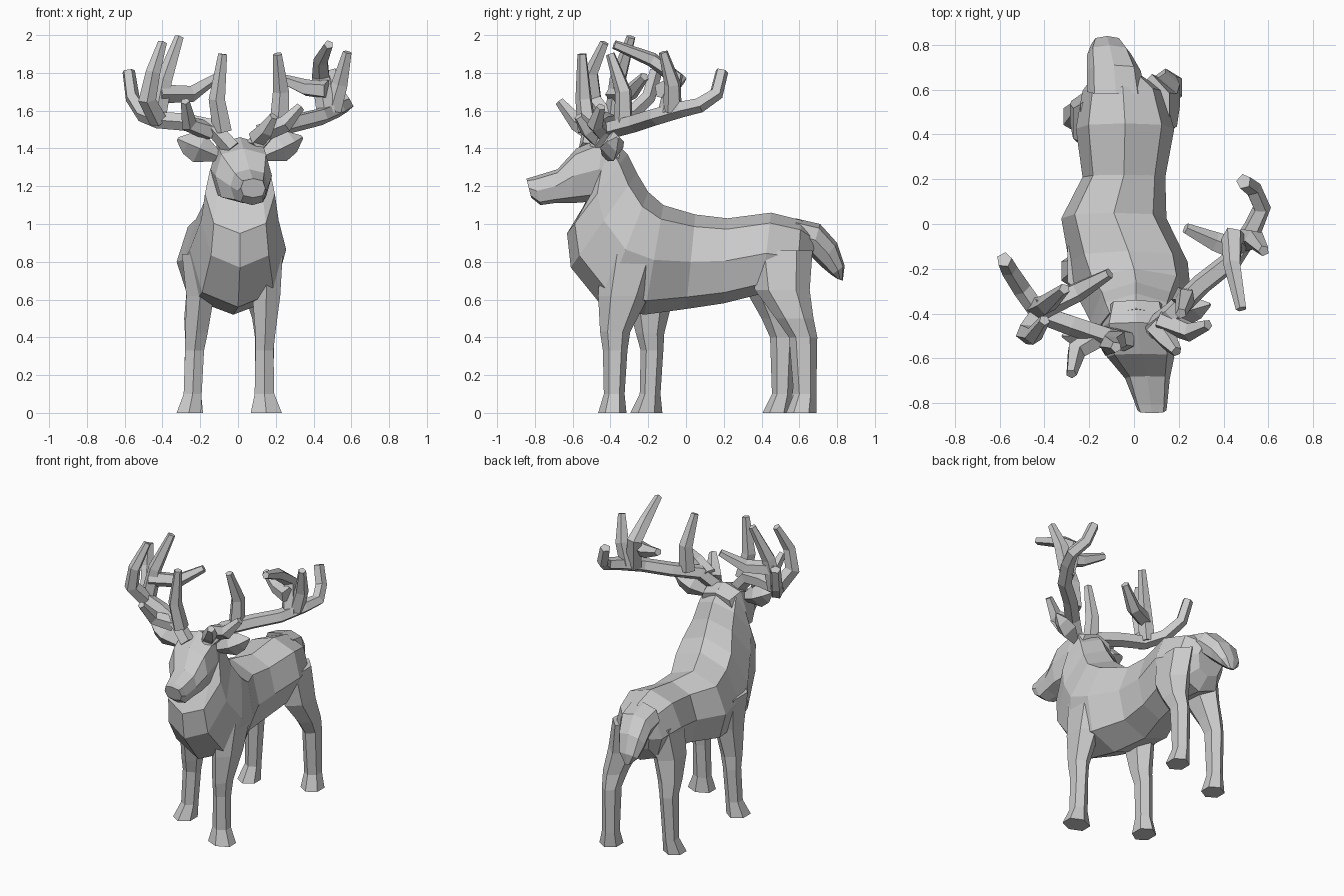
import bpy
import bmesh
import math
from mathutils import Vector

default_cube = bpy.data.objects.get("Cube")
if default_cube:
    bpy.data.objects.remove(default_cube, do_unlink=True)

grey = bpy.data.materials.new("plain_grey")
grey.use_nodes = True
grey.diffuse_color = (0.6, 0.6, 0.6, 1)
grey.node_tree.nodes["Principled BSDF"].inputs["Base Color"].default_value = grey.diffuse_color


def ring(center, axis_a, axis_b, sides, power=1.0):
    """Closed outline around a centre; a power below one makes it boxier."""
    points = []
    for i in range(sides):
        angle = math.tau * i / sides
        c, s = math.cos(angle), math.sin(angle)
        c = math.copysign(abs(c) ** power, c)
        s = math.copysign(abs(s) ** power, s)
        points.append(center + axis_a * c + axis_b * s)
    return points


def loft(name, rings):
    """Flat-shaded skin over a row of outlines, closed at both ends."""
    bm = bmesh.new()
    rows = [[bm.verts.new(point) for point in outline] for outline in rings]
    for low, high in zip(rows, rows[1:]):
        for i in range(len(low)):
            j = (i + 1) % len(low)
            bm.faces.new((low[i], low[j], high[j], high[i]))
    bm.faces.new(rows[0])
    bm.faces.new(rows[-1])
    bmesh.ops.recalc_face_normals(bm, faces=bm.faces)
    mesh = bpy.data.meshes.new(name)
    bm.to_mesh(mesh)
    bm.free()
    mesh.materials.append(grey)
    part = bpy.data.objects.new(name, mesh)
    bpy.context.collection.objects.link(part)
    return part


def trunk(name, sections, power=0.85):
    """Each section: upper y, z, lower y, z, centre x, half width."""
    rings = []
    for upper_y, upper_z, lower_y, lower_z, x, half_width in sections:
        upper = Vector((x, upper_y, upper_z))
        lower = Vector((x, lower_y, lower_z))
        rings.append(ring((upper + lower) / 2, (upper - lower) / 2,
                          Vector((half_width, 0, 0)), 8, power))
    return loft(name, rings)


def leg(name, sections):
    """Each section: x, y, z, half width, half depth."""
    rings = []
    for x, y, z, half_width, half_depth in sections:
        rings.append(ring(Vector((x, y, z)), Vector((0, half_depth, 0)),
                          Vector((half_width, 0, 0)), 6))
    return loft(name, rings)


def branch(name, path, start_radius, end_radius, sides=5):
    """Tube along a path that keeps its girth and thins toward the tip."""
    points = [Vector(p) for p in path]
    rings = []
    side = None
    for i, point in enumerate(points):
        before, after = points[max(i - 1, 0)], points[min(i + 1, len(points) - 1)]
        direction = (after - before).normalized()
        if side is None:
            side = direction.orthogonal().normalized()
        side = (side - direction * side.dot(direction)).normalized()
        fraction = (i / (len(points) - 1)) ** 2
        radius = start_radius + (end_radius - start_radius) * fraction
        rings.append(ring(point, side * radius, direction.cross(side) * radius, sides))
    return loft(name, rings)


# Body, chest and neck
trunk("body_and_neck", [
    (.70, .94, .63, .72, -.08, .10),
    (.61, 1.02, .58, .62, -.05, .18),
    (.45, 1.06, .40, .63, -.04, .22),
    (.22, 1.03, .20, .58, -.045, .185),
    (.05, 1.05, .00, .55, -.09, .235),
    (-.12, 1.10, -.22, .52, -.025, .265),
    (-.20, 1.17, -.44, .56, .0, .255),
    (-.26, 1.27, -.61, .77, .01, .205),
    (-.31, 1.37, -.63, .95, .01, .185),
    (-.38, 1.44, -.52, 1.12, .01, .16),
])

# Head and muzzle
trunk("head", [
    (-.34, 1.42, -.40, 1.15, .01, .13),
    (-.44, 1.46, -.48, 1.12, .01, .155),
    (-.58, 1.40, -.61, 1.11, .03, .15),
    (-.68, 1.29, -.70, 1.11, .06, .10),
    (-.81, 1.25, -.77, 1.10, .075, .075),
    (-.845, 1.24, -.82, 1.14, .08, .065),
], 0.7)

# Tail
trunk("tail", [
    (.58, 1.03, .60, .85, -.08, .13),
    (.71, 1.00, .66, .83, -.09, .12),
    (.80, .90, .71, .78, -.11, .10),
    (.84, .78, .77, .73, -.12, .07),
    (.83, .70, .80, .71, -.12, .02),
])

# Legs
leg("front_leg_left", [
    (.15, -.28, .84, .10, .17), (.15, -.33, .62, .085, .135),
    (.145, -.375, .43, .062, .08), (.14, -.375, .33, .055, .065),
    (.14, -.38, .10, .06, .055), (.15, -.39, 0, .095, .075),
])
leg("front_leg_right", [
    (-.21, -.18, .84, .10, .16), (-.20, -.19, .62, .085, .125),
    (-.22, -.19, .42, .068, .075), (-.23, -.18, .33, .058, .06),
    (-.24, -.19, .10, .055, .055), (-.26, -.21, 0, .075, .085),
])
leg("back_leg_left", [
    (.08, .50, .86, .09, .17), (.11, .51, .65, .095, .145),
    (.14, .575, .50, .075, .10), (.14, .62, .40, .058, .075),
    (.14, .63, .10, .055, .06), (.15, .61, 0, .075, .08),
])
leg("back_leg_right", [
    (-.16, .45, .86, .09, .17), (-.19, .45, .65, .095, .135),
    (-.22, .49, .50, .075, .09), (-.23, .515, .40, .058, .07),
    (-.24, .51, .10, .052, .055), (-.25, .48, 0, .075, .075),
])

# Ears: broad leaves that open toward the front
for ear_name, root, tip in (
        ("left_ear", (.13, -.42, 1.36), (.34, -.36, 1.46)),
        ("right_ear", (-.11, -.50, 1.36), (-.32, -.50, 1.45))):
    root, tip = Vector(root), Vector(tip)
    along = (tip - root).normalized()
    depth = along.cross(Vector((0, 0, 1))).normalized()
    width = depth.cross(along)
    loft(ear_name, [
        ring(root.lerp(tip, t), depth * r * 0.8, width * r, 4)
        for t, r in ((0, .03), (.45, .08), (.75, .06), (1, .01))])

# Left antler
branch("left_antler_beam", [
    (.08, -.47, 1.40), (.17, -.40, 1.50), (.30, -.27, 1.535), (.44, -.16, 1.57),
    (.53, -.02, 1.61), (.57, .07, 1.63), (.53, .16, 1.69), (.49, .19, 1.81)], .05, .035)
left_tines = {
    "inner": [(.22, -.33, 1.53), (.23, -.33, 1.70), (.21, -.40, 1.90)],
    "brow": [(.12, -.43, 1.48), (.25, -.48, 1.53), (.33, -.45, 1.62)],
    "front": [(.10, -.46, 1.45), (.15, -.52, 1.50), (.19, -.57, 1.57)],
    "crown": [(.47, -.10, 1.58), (.44, -.06, 1.78), (.44, -.18, 1.87), (.48, -.38, 1.95)],
    "outer": [(.50, -.07, 1.60), (.54, -.07, 1.74), (.58, -.12, 1.91)],
    "inward": [(.47, -.12, 1.71), (.36, -.08, 1.72), (.23, -.02, 1.77)],
}

# Right antler
branch("right_antler_beam", [
    (-.03, -.52, 1.40), (-.13, -.50, 1.51), (-.28, -.45, 1.54), (-.42, -.40, 1.55),
    (-.50, -.29, 1.58), (-.56, -.20, 1.67), (-.58, -.16, 1.81)], .05, .035)
right_tines = {
    "inner": [(-.08, -.52, 1.49), (-.11, -.54, 1.66), (-.08, -.55, 1.90)],
    "brow": [(-.15, -.50, 1.49), (-.26, -.57, 1.53), (-.28, -.67, 1.65)],
    "crown": [(-.42, -.41, 1.55), (-.48, -.49, 1.66), (-.45, -.50, 1.80), (-.40, -.43, 1.96)],
    "outer": [(-.43, -.38, 1.55), (-.39, -.36, 1.76), (-.31, -.29, 1.99)],
    "inward": [(-.42, -.38, 1.69), (-.25, -.30, 1.69), (-.11, -.22, 1.78)],
}

for side_name, tines in (("left", left_tines), ("right", right_tines)):
    for tine_name, path in tines.items():
        branch(f"{side_name}_antler_{tine_name}_tine", path, .053, .025)
